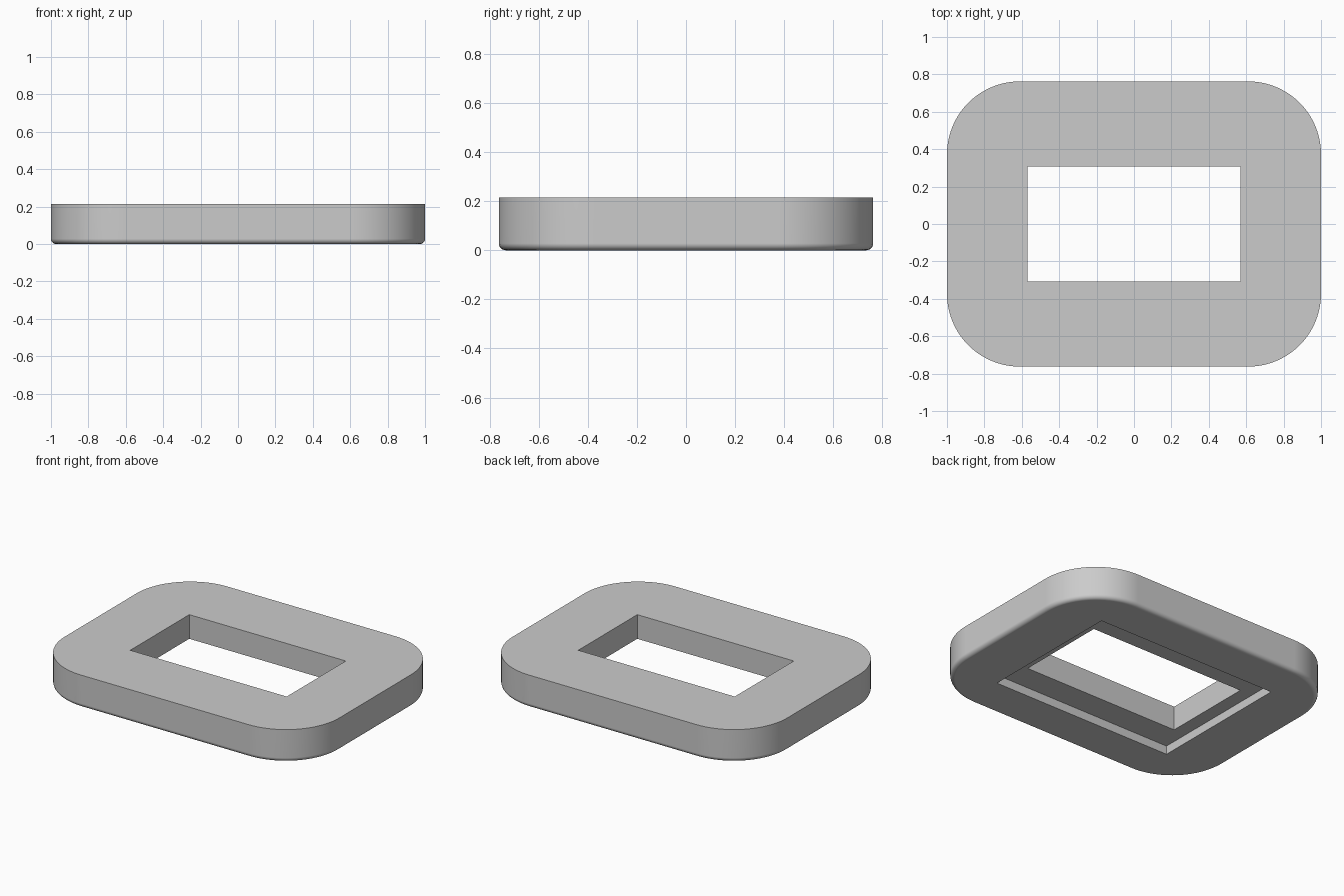
import bpy
import bmesh
from math import sin, cos, pi, radians

cube = bpy.data.objects.get("Cube")
if cube:
    bpy.data.objects.remove(cube, do_unlink=True)

HALF_X, HALF_Y, HEIGHT = 1.0, 0.7625, 0.215
CORNER, FILLET = 0.39, 0.028
HOLE = (0.57, 0.307)
RECESS = (0.66, 0.485)
RECESS_DEPTH = 0.056
ARC_STEPS, FILLET_STEPS = 20, 6
SIGNS = ((1, 1), (-1, 1), (-1, -1), (1, -1))

grey = bpy.data.materials.new("light grey")
grey.use_nodes = True
colour = (0.6, 0.6, 0.6, 1.0)
grey.diffuse_color = colour
grey.node_tree.nodes["Principled BSDF"].inputs["Base Color"].default_value = colour

bm = bmesh.new()


def rounded_ring(inset, z):
    """Rounded rectangle as four corner arcs, counter-clockwise."""
    radius = CORNER - inset
    corners = []
    for i, (sx, sy) in enumerate(SIGNS):
        angles = [(i + k / ARC_STEPS) * pi / 2 for k in range(ARC_STEPS + 1)]
        corners.append([bm.verts.new((sx * (HALF_X - CORNER) + radius * cos(a),
                                      sy * (HALF_Y - CORNER) + radius * sin(a), z))
                        for a in angles])
    return corners


def rect_ring(half, z):
    return [[bm.verts.new((sx * half[0], sy * half[1], z))] for sx, sy in SIGNS]


def bridge(a, b):
    """Join two rings of equal vertex count with quads."""
    a, b = sum(a, []), sum(b, [])
    for i in range(len(a)):
        j = (i + 1) % len(a)
        bm.faces.new((a[i], a[j], b[j], b[i]))


def cap(outer, inner):
    """Flat face band from a rounded ring to a rectangle."""
    for i in range(4):
        j = (i + 1) % 4
        bm.faces.new(outer[i] + [inner[i][0]])
        bm.faces.new((outer[i][-1], outer[j][0], inner[j][0], inner[i][0]))


# Outer wall with the rounded bottom edge
rings = []
for k in range(FILLET_STEPS + 1):
    a = k / FILLET_STEPS * pi / 2
    rings.append(rounded_ring(FILLET * (1 - sin(a)), FILLET * (1 - cos(a))))
rings.append(rounded_ring(0, HEIGHT))
for low, high in zip(rings, rings[1:]):
    bridge(low, high)

# Window opening with a stepped recess underneath
hole_top = rect_ring(HOLE, HEIGHT)
hole_low = rect_ring(HOLE, RECESS_DEPTH)
recess_top = rect_ring(RECESS, RECESS_DEPTH)
recess_low = rect_ring(RECESS, 0)
cap(rings[-1], hole_top)
bridge(hole_top, hole_low)
bridge(hole_low, recess_top)
bridge(recess_top, recess_low)
cap(rings[0], recess_low)

bmesh.ops.recalc_face_normals(bm, faces=bm.faces[:])
mesh = bpy.data.meshes.new("rounded_frame")
bm.to_mesh(mesh)
bm.free()
mesh.materials.append(grey)
frame = bpy.data.objects.new("rounded_frame", mesh)
bpy.context.collection.objects.link(frame)

# Smooth curved walls, crisp opening and top edges
bpy.ops.object.select_all(action='DESELECT')
frame.select_set(True)
bpy.context.view_layer.objects.active = frame
bpy.ops.object.shade_smooth_by_angle(angle=radians(30))
weighted = frame.modifiers.new("weighted_normals", 'WEIGHTED_NORMAL')
weighted.keep_sharp = True
